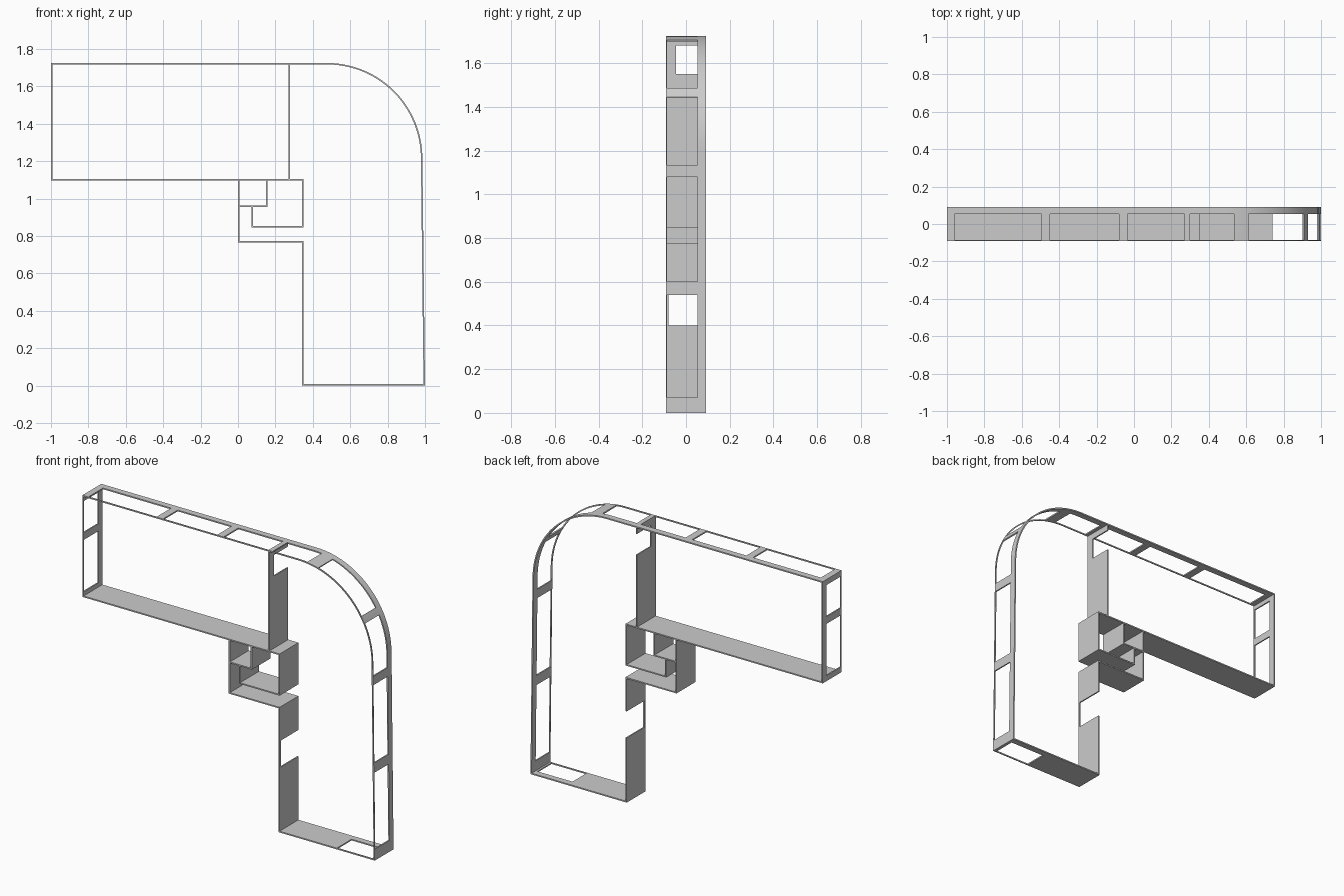
import bpy, bmesh, math

if "Cube" in bpy.data.objects:
    bpy.data.objects.remove(bpy.data.objects["Cube"])

H = 0.004                      # half wall thickness
Y0, Y1 = -0.092, 0.092         # wall depth
WIN = (-0.086, 0.053)          # window span across the depth


def wall(name, pts, holes=()):
    """Sheet along an x-z path with rectangular holes (s0, s1, ya, yb), thickened."""
    dist = [0.0]
    for a, b in zip(pts, pts[1:]):
        dist.append(dist[-1] + math.dist(a, b))

    def at(s):
        i = 0
        while i < len(pts) - 2 and s > dist[i + 1]:
            i += 1
        t = (s - dist[i]) / (dist[i + 1] - dist[i])
        return [p + (q - p) * t for p, q in zip(pts[i], pts[i + 1])]

    stations = {-H, dist[-1] + H, *[round(d, 5) for d in dist[1:-1]]}
    levels = {Y0, Y1}
    for s0, s1, ya, yb in holes:
        stations |= {s0, s1}
        levels |= {ya, yb}
    stations, levels = sorted(stations), sorted(levels)

    bm = bmesh.new()
    grid = []
    for s in stations:
        x, z = at(s)
        grid.append([bm.verts.new((x, y, z)) for y in levels])
    for i in range(len(stations) - 1):
        for j in range(len(levels) - 1):
            s = (stations[i] + stations[i + 1]) / 2
            y = (levels[j] + levels[j + 1]) / 2
            if not any(h[0] < s < h[1] and h[2] < y < h[3] for h in holes):
                bm.faces.new((grid[i][j], grid[i + 1][j],
                              grid[i + 1][j + 1], grid[i][j + 1]))
    bmesh.ops.delete(bm, geom=[v for v in bm.verts if not v.link_faces], context='VERTS')
    me = bpy.data.meshes.new(name)
    bm.to_mesh(me)
    bm.free()
    ob = bpy.data.objects.new(name, me)
    bpy.context.collection.objects.link(ob)
    bpy.ops.object.select_all(action='DESELECT')
    ob.select_set(True)
    bpy.context.view_layer.objects.active = ob
    mod = ob.modifiers.new("thickness", 'SOLIDIFY')
    mod.thickness, mod.offset, mod.use_even_offset = 2 * H, 0, True
    bpy.ops.object.modifier_apply(modifier=mod.name)
    bpy.ops.object.shade_smooth_by_angle(angle=math.radians(30))
    return ob


# Long windowed wall: straight run, rounded corner, then down the right side
L, R, TOP, XR = -0.996, 0.507, 1.721, 0.475
CZ = TOP - R
N = 32
arc = [(XR + R * math.sin(a), CZ + R * math.cos(a))
       for a in [math.pi / 2 * k / N for k in range(N + 1)]]
on_top = lambda x: x - L
on_arc = lambda a: XR - L + R * a
on_side = lambda z: on_arc(math.pi / 2) + CZ - z
spans = [(on_top(-0.96), on_top(-0.495)), (on_top(-0.45), on_top(-0.08)),
         (on_top(-0.035), on_top(0.271)), (on_top(0.30), on_arc(0.118)),
         (on_arc(0.27), on_arc(1.01)), (on_arc(1.10), on_side(1.135)),
         (on_side(1.08), on_side(0.60)), (on_side(0.54), on_side(0.07))]
wall("long_window_wall", [(L, TOP)] + arc + [(0.996, 0.004)],
     [(a, b, *WIN) for a, b in spans])

# Left end wall with two windows
wall("left_end_wall", [(L, 1.10), (L, TOP)],
     [(0.03, 0.35, *WIN), (0.395, 0.59, *WIN)])

# Bottom end wall with one window
wall("bottom_end_wall", [(0.345, 0.004), (0.996, 0.004)], [(0.395, 0.635, *WIN)])

# Solid inner side of the long room
wall("inner_long_wall", [(L, 1.10), (0.345, 1.10)])

# Partition and lower inner wall, each with a doorway open at the back edge
wall("partition_wall", [(0.275, 1.10), (0.275, TOP)], [(0.45, 0.58, -0.045, Y1)])
wall("lower_inner_wall", [(0.345, 0.004), (0.345, 0.77)], [(0.396, 0.56, -0.08, Y1)])

# Nook enclosure and its small inner rooms
wall("nook_outer_wall", [(0.345, 0.77), (0.005, 0.77), (0.005, 1.10)])
wall("nook_inner_wall", [(0.345, 1.10), (0.345, 0.85), (0.075, 0.85), (0.075, 0.96)])
wall("nook_cell_wall", [(0.005, 0.96), (0.155, 0.96), (0.155, 1.10)])
